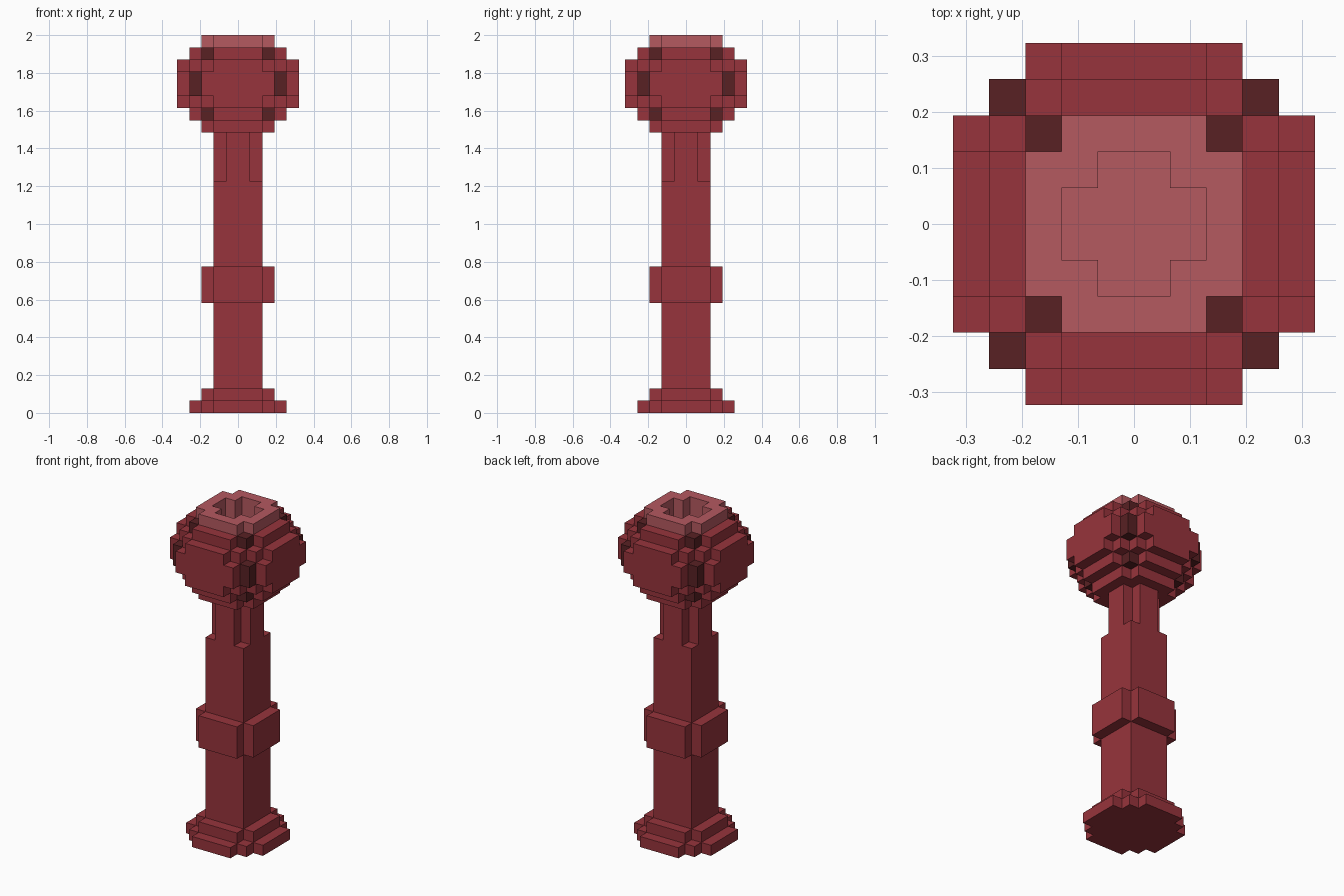
import bpy, bmesh
from mathutils import Vector

if "Cube" in bpy.data.objects:
    bpy.data.objects.remove(bpy.data.objects["Cube"])

UNIT = 2 / 31   # edge of one block; the model is 31 blocks tall


def material(name, rgb):
    mat = bpy.data.materials.new(name)
    mat.use_nodes = True
    mat.diffuse_color = (*rgb, 1)
    mat.node_tree.nodes["Principled BSDF"].inputs["Base Color"].default_value = (*rgb, 1)
    return mat


RED, PINK, DARK = range(3)
PALETTE = [material("red", (0.309, 0.034, 0.045)),
           material("pale_red", (0.462, 0.100, 0.117)),
           material("dark_red", (0.098, 0.015, 0.017))]


def ring_index(c):
    """Distance of a block from the centre line, the same on both sides."""
    return c if c >= 0 else -c - 1


def layer(z0, z1, reach, corner):
    """Blocks of a square slab whose corners are cut in steps."""
    span = range(-reach, reach)
    return {(x, y, z) for x in span for y in span for z in range(z0, z1)
            if ring_index(x) + ring_index(y) <= corner}


def build(name, cells, colour_rule=lambda cell, centre: RED):
    """Skin a set of blocks, then merge flat neighbours of one colour."""
    bm = bmesh.new()
    verts = {}

    def vert(p):
        key = tuple(round(c) for c in p)
        if key not in verts:
            verts[key] = bm.verts.new(Vector(key) * UNIT)
        return verts[key]

    for cell in sorted(cells):
        middle = Vector(cell) + Vector((0.5, 0.5, 0.5))
        for axis in range(3):
            for sign in (-1, 1):
                n = Vector((0, 0, 0))
                n[axis] = sign
                if tuple(int(c + d) for c, d in zip(cell, n)) in cells:
                    continue
                u = Vector((0, 0, 0))
                u[(axis + 1) % 3] = 0.5
                v = n.cross(u)
                centre = middle + n / 2
                face = bm.faces.new([vert(centre + p) for p in (-u - v, u - v, u + v, v - u)])
                face.material_index = colour_rule(cell, centre)
    bmesh.ops.dissolve_limit(bm, angle_limit=0.01, verts=bm.verts[:],
                             edges=bm.edges[:], delimit={'MATERIAL'})
    mesh = bpy.data.meshes.new(name)
    bm.to_mesh(mesh)
    bm.free()
    for mat in PALETTE:
        mesh.materials.append(mat)
    obj = bpy.data.objects.new(name, mesh)
    bpy.context.collection.objects.link(obj)


# Stepped foot
build("foot", layer(0, 1, 4, 4) | layer(1, 2, 3, 3))

# Square shaft with a notched neck
build("shaft", layer(2, 19, 2, 2) | layer(19, 23, 2, 1))

# Collar around the shaft
build("collar", layer(9, 12, 3, 3))

# Rounded head with a cross-shaped socket in the top
head = (layer(23, 31, 3, 3) | layer(24, 30, 4, 4)
        | layer(25, 29, 5, 5) | layer(26, 28, 5, 6))
socket = layer(29, 31, 2, 1)


def head_colour(cell, centre):
    x, y, z = cell
    i, j = ring_index(x), ring_index(y)
    # Pale rim and socket lining
    if z == 30 or (centre.z >= 29 and max(abs(centre.x), abs(centre.y)) <= 2):
        return PINK
    # Dark blocks on the diagonals
    if i == j and (i == 3 or (i == 2 and z in (24, 29))):
        return DARK
    return RED


build("head", head - socket, head_colour)
